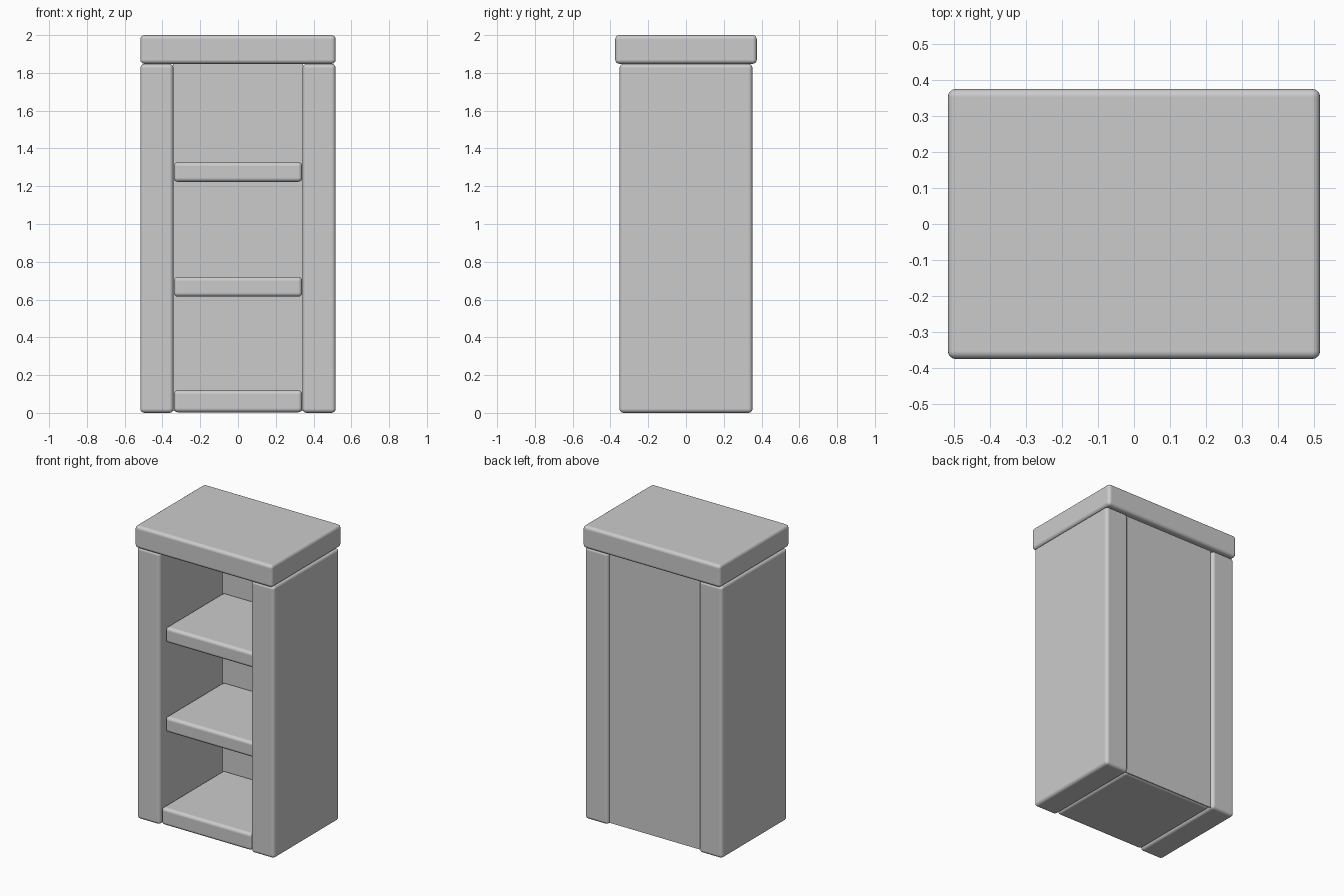
import bpy
import math

if "Cube" in bpy.data.objects:
    bpy.data.objects.remove(bpy.data.objects["Cube"])


def rounded_box(name, x, y, z, bevel=0.022):
    """Box spanning the (min, max) ranges x, y, z with softly rounded edges."""
    center = [(a + b) / 2 for a, b in (x, y, z)]
    bpy.ops.mesh.primitive_cube_add(size=1, location=center)
    obj = bpy.context.object
    obj.name = name
    obj.scale = [b - a for a, b in (x, y, z)]
    bpy.ops.object.transform_apply(location=False, rotation=False, scale=True)
    if bevel:
        mod = obj.modifiers.new("rounded_edges", 'BEVEL')
        mod.width = bevel
        mod.segments = 4
        mod.harden_normals = True
        bpy.ops.object.shade_smooth_by_angle(angle=math.radians(40))
    return obj


# Overhanging top slab
rounded_box("top_slab", (-0.517, 0.517), (-0.375, 0.375), (1.848, 2.0))

# Thick side panels
for name, s in (("left_side", -1), ("right_side", 1)):
    rounded_box(name, sorted((s * 0.517, s * 0.342)), (-0.352, 0.352), (0, 1.848))

# Bottom board, nearly flush with the sides
rounded_box("bottom_board", (-0.34, 0.34), (-0.342, 0.328), (0.003, 0.12))

# Two shelves set slightly back
for name, z in (("lower_shelf", 0.615), ("upper_shelf", 1.223)):
    rounded_box(name, (-0.34, 0.34), (-0.3, 0.328), (z, z + 0.105))

# Thin recessed back panel
rounded_box("back_panel", (-0.345, 0.345), (0.324, 0.33), (0.01, 1.855), bevel=0)
